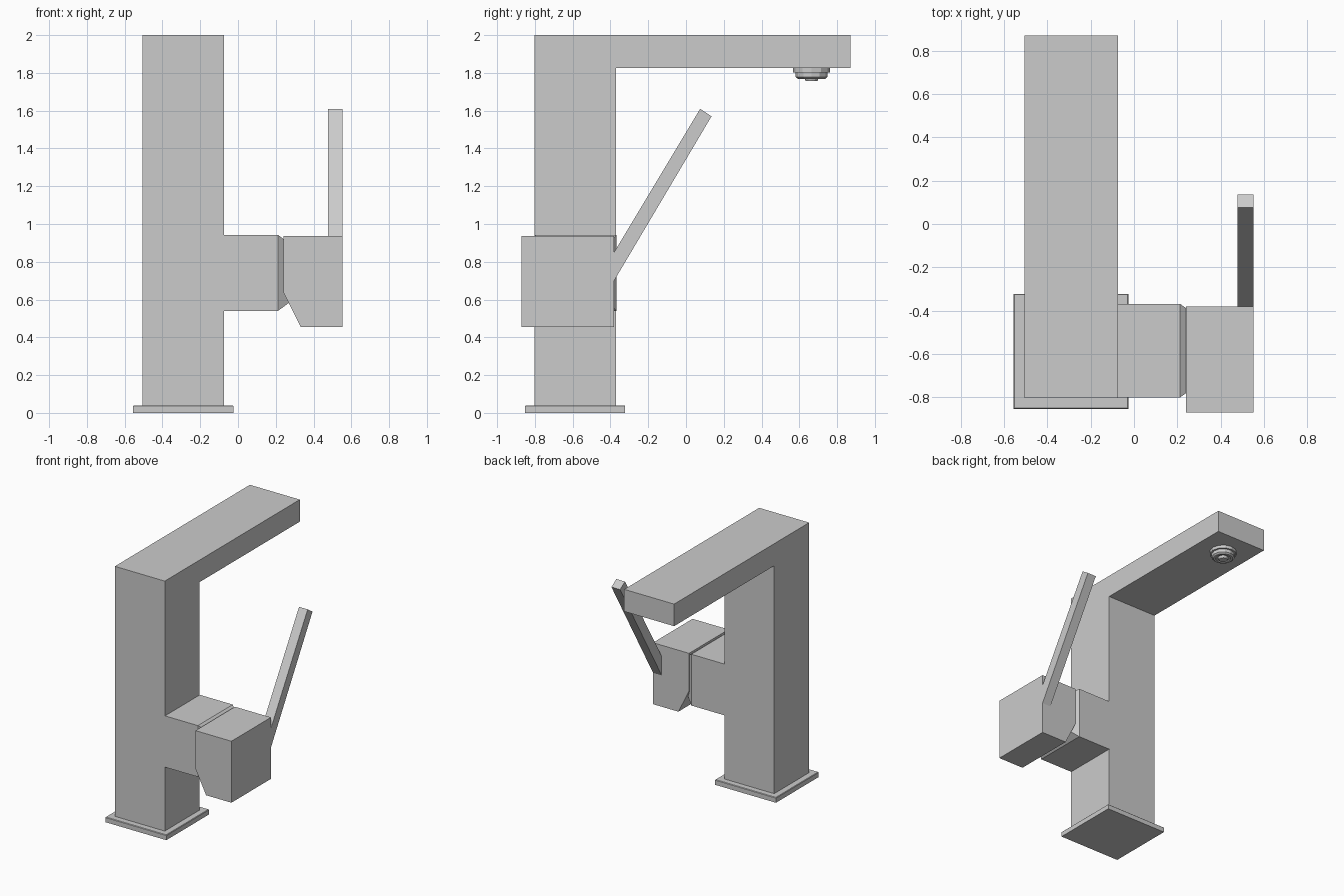
import bpy, bmesh, math

if "Cube" in bpy.data.objects:
    bpy.data.objects.remove(bpy.data.objects["Cube"])


def finish(name, bm):
    bmesh.ops.remove_doubles(bm, verts=bm.verts, dist=1e-5)
    bmesh.ops.recalc_face_normals(bm, faces=bm.faces)
    mesh = bpy.data.meshes.new(name)
    bm.to_mesh(mesh)
    bm.free()
    ob = bpy.data.objects.new(name, mesh)
    bpy.context.collection.objects.link(ob)
    return ob


def loft(name, rings):
    """Closed solid through rings of equal point count."""
    bm = bmesh.new()
    loops = [[bm.verts.new(p) for p in ring] for ring in rings]
    for a, b in zip(loops, loops[1:]):
        for i in range(len(a)):
            j = (i + 1) % len(a)
            bm.faces.new((a[i], a[j], b[j], b[i]))
    bm.faces.new(loops[0])
    bm.faces.new(loops[-1])
    return finish(name, bm)


def rect_x(x, y0, y1, z0, z1):
    return [(x, y0, z0), (x, y1, z0), (x, y1, z1), (x, y0, z1)]


def rect_z(z, x0, x1, y0, y1):
    return [(x0, y0, z), (x1, y0, z), (x1, y1, z), (x0, y1, z)]


# Square base plate with a fine top chamfer
loft("base_plate", [rect_z(0, -0.555, -0.025, -0.852, -0.322),
                    rect_z(0.036, -0.555, -0.025, -0.852, -0.322),
                    rect_z(0.04, -0.551, -0.029, -0.848, -0.326)])

# Column and spout as one L-shaped profile
body = [(-0.803, 0.03), (-0.37, 0.03), (-0.37, 1.827),
        (0.87, 1.827), (0.87, 2.0), (-0.803, 2.0)]
loft("column_and_spout", [[(x, y, z) for y, z in body] for x in (-0.506, -0.073)])

# Side neck with tapered end running into the handle block
loft("side_neck", [rect_x(-0.08, -0.80, -0.368, 0.54, 0.942),
                   rect_x(0.212, -0.80, -0.368, 0.54, 0.942),
                   rect_x(0.275, -0.755, -0.413, 0.587, 0.895)])

# Handle block with slanted lower inner corner
block = [(0.24, 0.937), (0.24, 0.64), (0.332, 0.455), (0.552, 0.455), (0.552, 0.937)]
loft("handle_block", [[(x, y, z) for x, z in block] for y in (-0.87, -0.38)])

# Slanted lever
lever = [(-0.40, 0.667), (0.135, 1.57), (0.075, 1.61), (-0.40, 0.818)]
loft("lever", [[(x, y, z) for y, z in lever] for x in (0.477, 0.552)])

# Stepped aerator under the spout tip
profile = [(0.098, 1.835), (0.098, 1.803), (0.084, 1.803), (0.084, 1.778),
           (0.072, 1.768), (0.055, 1.768), (0.055, 1.776), (0.038, 1.776),
           (0.032, 1.758)]
SIDES = 12
loft("aerator", [[(-0.29 + r * math.cos(2 * math.pi * i / SIDES),
                   0.665 + r * math.sin(2 * math.pi * i / SIDES), z)
                  for i in range(SIDES)] for r, z in profile])
